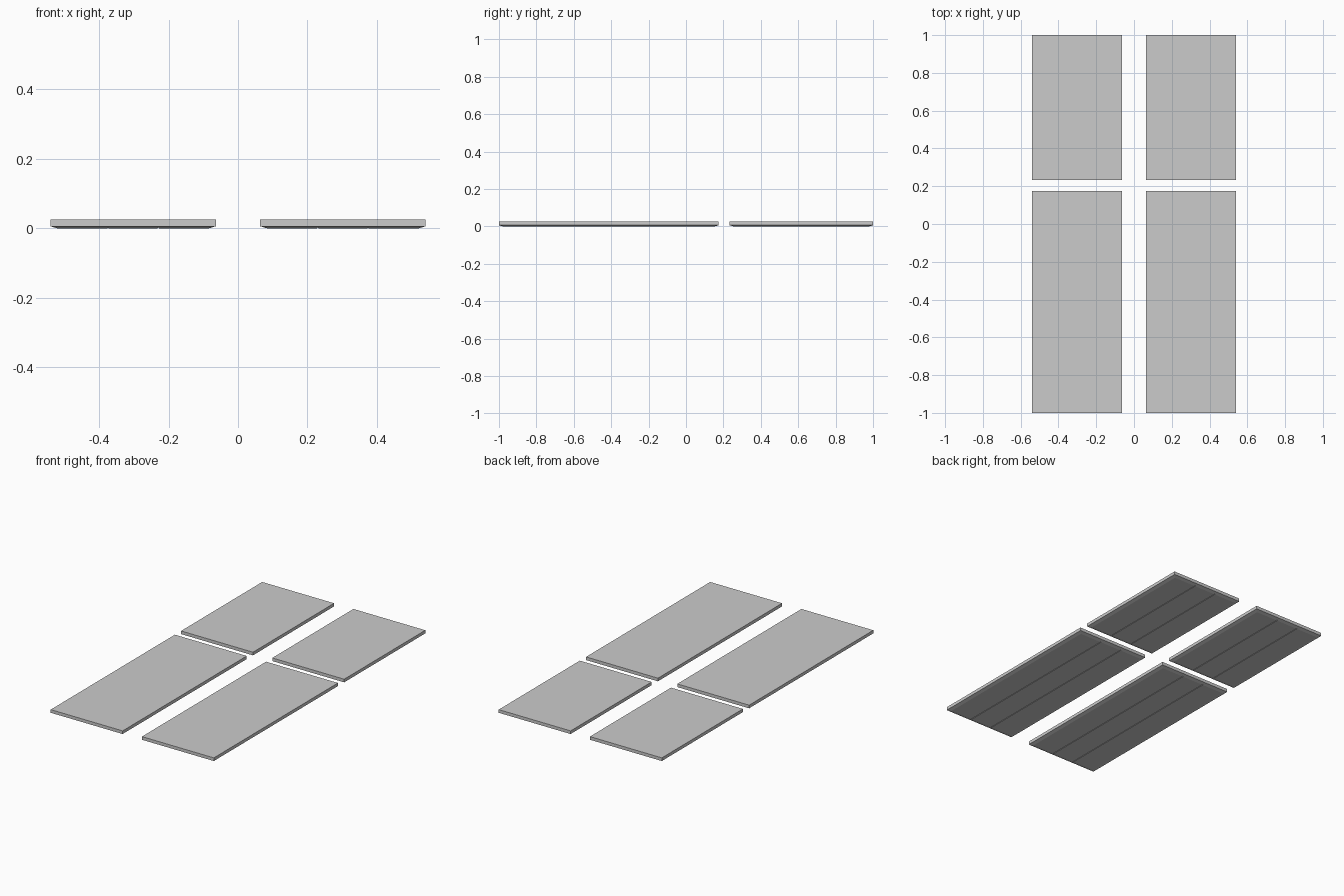
import bpy, bmesh

if "Cube" in bpy.data.objects:
    bpy.data.objects.remove(bpy.data.objects["Cube"])

HALF_W = 0.238      # half width of a panel
TOP, RIM = 0.025, 0.006   # top surface and start of the lower chamfer
INSET = 0.02        # chamfer run-in at the underside
GROOVE = 0.002      # half width and depth of the plank grooves


def underside_profile():
    # chamfered edges with two shallow V grooves dividing three planks
    pts = [(-HALF_W, RIM), (-HALF_W + INSET, 0)]
    for gx in (-0.0725, 0.0725):
        pts += [(gx - GROOVE, 0), (gx, GROOVE), (gx + GROOVE, 0)]
    return pts + [(HALF_W - INSET, 0), (HALF_W, RIM)]


def panel(name, cx, y0, y1):
    bm = bmesh.new()
    prof = underside_profile()

    def end_loop(y, inward):
        low = [bm.verts.new((cx + x, y + inward * INSET * (1 - z / RIM), z))
               for x, z in prof]
        top = [bm.verts.new((cx + x, y, TOP)) for x in (-HALF_W, HALF_W)]
        return low, top

    fl, ft = end_loop(y0, 1)
    bl, bt = end_loop(y1, -1)
    # underside strips
    for i in range(len(prof) - 1):
        bm.faces.new((fl[i], fl[i + 1], bl[i + 1], bl[i]))
    # end chamfers and end walls
    for low, top in ((fl, ft), (bl, bt)):
        bm.faces.new(low)
        bm.faces.new((low[0], low[-1], top[1], top[0]))
    # long walls and top
    for i, t in ((0, 0), (-1, 1)):
        bm.faces.new((fl[i], bl[i], bt[t], ft[t]))
    bm.faces.new((ft[0], ft[1], bt[1], bt[0]))
    bmesh.ops.recalc_face_normals(bm, faces=bm.faces)
    mesh = bpy.data.meshes.new(name)
    bm.to_mesh(mesh)
    bm.free()
    bpy.context.collection.objects.link(bpy.data.objects.new(name, mesh))


# Two long front panels and two short back panels
for side, cx in (("left", -0.302), ("right", 0.302)):
    panel(f"long_panel_{side}", cx, -1.0, 0.174)
    panel(f"short_panel_{side}", cx, 0.233, 1.0)
